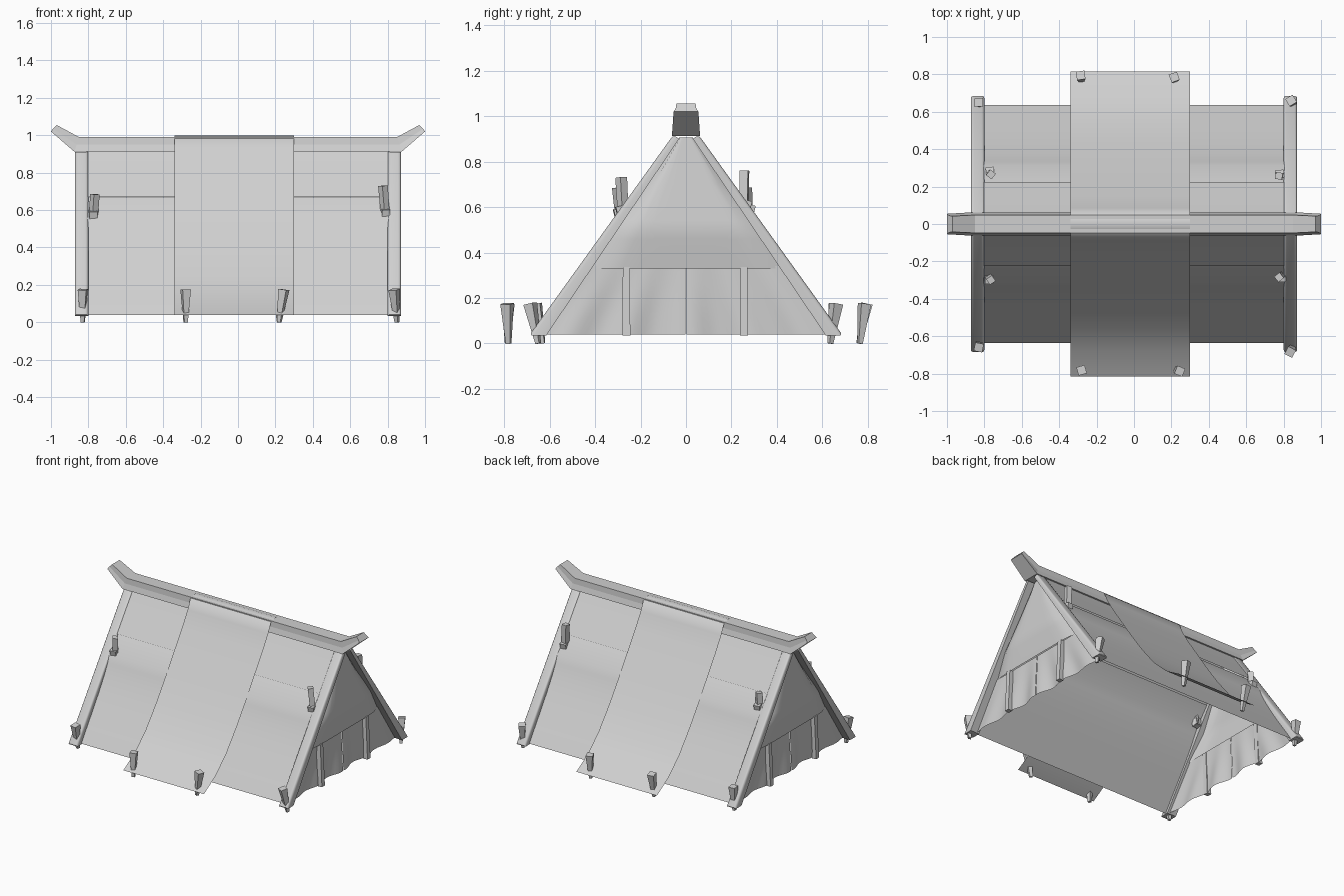
import bpy, bmesh, math
from mathutils import Vector, Matrix

if "Cube" in bpy.data.objects:
    bpy.data.objects.remove(bpy.data.objects["Cube"], do_unlink=True)

shade = (0.63, 0.63, 0.63, 1)
grey = bpy.data.materials.new("light_grey")
grey.use_nodes = True
grey.diffuse_color = shade
grey.node_tree.nodes["Principled BSDF"].inputs["Base Color"].default_value = shade


def finish(name, bm, mirror="", angle=None, solid=True):
    if solid:
        bmesh.ops.recalc_face_normals(bm, faces=bm.faces[:])
    mesh = bpy.data.meshes.new(name)
    bm.to_mesh(mesh)
    bm.free()
    mesh.materials.append(grey)
    ob = bpy.data.objects.new(name, mesh)
    bpy.context.collection.objects.link(ob)
    if mirror:
        mod = ob.modifiers.new("mirror", "MIRROR")
        mod.use_axis = ["x" in mirror, "y" in mirror, False]
        mod.use_mirror_merge = False
    if angle:
        bpy.ops.object.select_all(action="DESELECT")
        ob.select_set(True)
        bpy.context.view_layer.objects.active = ob
        bpy.ops.object.shade_smooth_by_angle(angle=math.radians(angle))
    return ob


def loft(rows, ring=False):
    """Skin rows of points; ring closes each row and caps the ends."""
    bm = bmesh.new()
    vs = [[bm.verts.new(p) for p in row] for row in rows]
    n = len(rows[0])
    for a, b in zip(vs, vs[1:]):
        for i in range(n if ring else n - 1):
            j = (i + 1) % n
            bm.faces.new((a[i], a[j], b[j], b[i]))
    if ring:
        bm.faces.new(vs[0])
        bm.faces.new(vs[-1])
    return bm


# Cloth roof: upper panel overlapping a creased, slightly sagging lower panel
def sheet(profile, x0, x1):
    return loft([[(x, -y, z) for y, z in profile] for x in (x1, x0)])


upper = [(0.03, 0.945), (0.05, 0.912), (0.135, 0.795), (0.225, 0.67)]
lower = [(0.215, 0.668), (0.312, 0.555), (0.335, 0.505), (0.375, 0.43),
         (0.43, 0.34), (0.5, 0.235), (0.57, 0.135), (0.635, 0.04)]
finish("roof_upper", sheet(upper, -0.81, 0.81), "y", 40, False)
finish("roof_lower", sheet(lower, -0.81, 0.81), "y", 40, False)

# Wide cloth strip draped over the ridge, flaring away from the roof to the ground
half = [(0.055, 0.982), (0.085, 0.915), (0.15, 0.808), (0.24, 0.675), (0.33, 0.54),
        (0.44, 0.385), (0.56, 0.235), (0.68, 0.122), (0.815, 0.04)]
drape = [(-y, z) for y, z in reversed(half)] + [(0, 0.998)] + half
finish("drape_strip", sheet(drape, -0.34, 0.30), "", 80, False)

# Sloping end poles
bm = loft([[(x, 0.69, 0.035), (x, 0.055, 0.918), (x, 0.03, 0.9), (x, 0.615, 0.035)]
           for x in (0.80, 0.872)], ring=True)
edges = [e for e in bm.edges if all(v.co.y > 0.65 or 0.05 < v.co.y < 0.06 for v in e.verts)]
bmesh.ops.bevel(bm, geom=edges, offset=0.016, segments=3, affect="EDGES", profile=0.5)
finish("end_poles", bm, "xy", 35)

# Ridge beam with upturned ends: (x, z) for its bottom, shoulder and top lines
stations = [((1.0, 1.02), (0.99, 1.035), (0.97, 1.055), 0.88),
            ((0.875, 0.912), (0.863, 0.95), (0.85, 0.99), 1.0)]
rows = []
for s, group in ((-1, stations), (1, stations[::-1])):
    for bot, mid, top, k in group:
        rows.append([(s * px, w * k, pz) for (px, pz), w in
                     ((bot, -0.062), (mid, -0.051), (top, -0.048),
                      (top, 0.048), (mid, 0.051), (bot, 0.062))])
finish("ridge_beam", loft(rows, ring=True))


# Gable ends: bulging upper cloth tucked in behind the poles
def slope_y(z):
    return 0.03 + (0.905 - z) * 0.685


gable = [(0.905, 0.825), (0.7, 0.845), (0.54, 0.864), (0.5, 0.867), (0.46, 0.862), (0.33, 0.842)]
steps = [i / 6 - 1 for i in range(13)]
finish("gable_cloth",
       loft([[(x - 0.03 * t ** 8, t * slope_y(z), z) for t in steps] for z, x in gable]),
       "x", 40, False)

# Pleated door curtains set back under the gable cloth, split in the middle
rows = []
for r in range(5):
    f = r / 4
    z = 0.34 - f * 0.3
    w = slope_y(z)
    rows.append([(0.822 + f * (0.014 * math.cos(i / 24 * 5 * math.pi) + 0.008 * math.sin(i * 0.6)),
                  0.002 + i / 24 * (w - 0.002), z) for i in range(25)])
finish("door_curtains", loft(rows), "xy", 60, False)


# Tapered square bars between two points
def bar(name, foot, head, foot_size, head_size, twist=0, mirror=""):
    a, b = Vector(foot), Vector(head)
    bm = bmesh.new()
    bmesh.ops.create_cone(bm, cap_ends=True, segments=4, depth=(b - a).length,
                          radius1=foot_size * 0.7071, radius2=head_size * 0.7071)
    turn = (b - a).to_track_quat("Z", "Y").to_matrix().to_4x4()
    spin = Matrix.Rotation(math.radians(45 + twist), 4, "Z")
    bm.transform(Matrix.Translation((a + b) / 2) @ turn @ spin)
    return finish(name, bm, mirror)


# Door ribbons at both ends
for side, y in (("front", -0.262), ("back", 0.255)):
    bar(f"door_ribbon_{side}", (0.845, y, 0.035), (0.832, y, 0.335), 0.034, 0.032, mirror="x")

# Ground pegs: foot x, y and head x, y
pegs = [(-0.83, -0.63, -0.83, -0.66), (0.85, -0.65, 0.835, -0.685),
        (-0.83, 0.635, -0.83, 0.65), (0.85, 0.635, 0.84, 0.66),
        (-0.28, -0.785, -0.28, -0.782), (0.22, -0.78, 0.245, -0.787),
        (-0.28, 0.76, -0.285, 0.795), (0.22, 0.765, 0.215, 0.785)]
for i, (fx, fy, hx, hy) in enumerate(pegs):
    bar(f"ground_peg_{i + 1}", (fx, fy, 0.0), (hx, hy, 0.175), 0.019, 0.046, (i * 37) % 30 - 12)

# Roof toggles: slim upright pegs tucked into the seam
toggles = [(-0.775, -0.285, 0.535, -0.765, -0.3, 0.685), (0.79, -0.275, 0.545, 0.775, -0.285, 0.73),
           (-0.77, 0.27, 0.55, -0.765, 0.265, 0.685), (0.78, 0.255, 0.57, 0.775, 0.257, 0.76)]
for i, t in enumerate(toggles):
    bar(f"roof_toggle_{i + 1}", t[:3], t[3:], 0.034, 0.037, i * 4)
    bar(f"toggle_loop_{i + 1}", t[:3], (t[0], t[1] * 1.05, t[2] + 0.06), 0.042, 0.044, 5)
